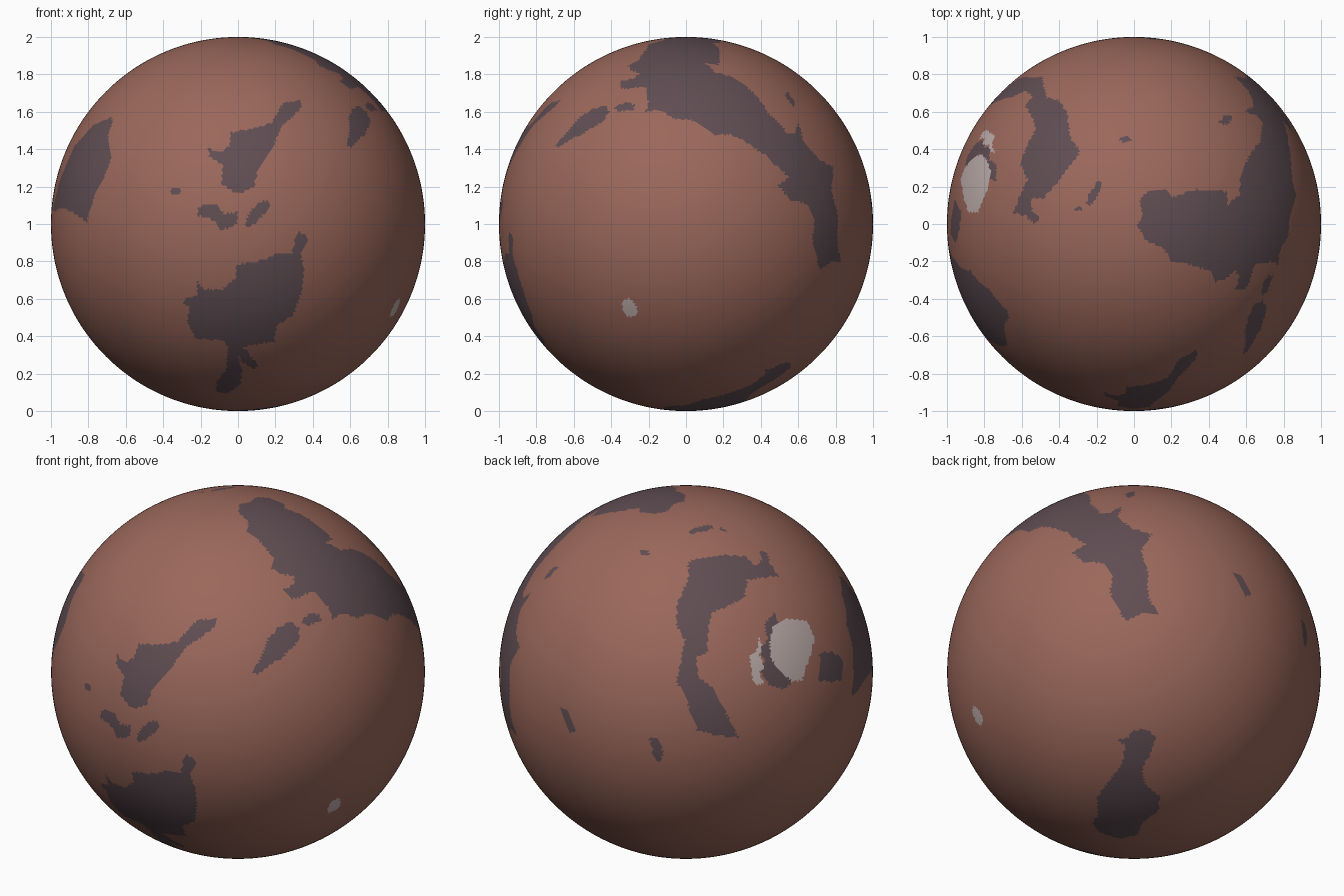
import bpy, math
from mathutils import Vector

R = 187.0  # drawing units per sphere radius


def view(cx, cy, azimuth, elevation):
    """Disc centre on the drawing sheet plus right / up / toward axes."""
    a, e = math.radians(azimuth), math.radians(elevation)
    right = Vector((math.cos(a), math.sin(a), 0))
    toward = Vector((math.cos(e) * math.sin(a), -math.cos(e) * math.cos(a), math.sin(e)))
    return cx, cy, right, toward.cross(right), toward


FRONT = view(238, 224.5, 0, 0)
RIGHT = view(686.5, 224.5, 90, 0)
TOP = view(1134, 224.5, 0, 90)
BACK_LEFT = view(686.5, 672, 215, 25)
BACK_RIGHT = view(1134, 672, 140, -30)


def material(name, rgb):
    m = bpy.data.materials.new(name)
    m.diffuse_color = (*rgb, 1)
    return m


# Planet body
bpy.ops.mesh.primitive_ico_sphere_add(subdivisions=7, radius=1, location=(0, 0, 1))
planet = bpy.context.object
planet.name = "planet"
mesh = planet.data
for m in (material("rust ground", (0.328, 0.138, 0.105)),
          material("dark lowland", (0.117, 0.076, 0.087)),
          material("pale ice", (0.503, 0.413, 0.402))):
    mesh.materials.append(m)
centres = [p.center.copy() for p in mesh.polygons]
colour = [0] * len(centres)


def inside(x, y, pts):
    hit = False
    x0, y0 = pts[-1]
    for x1, y1 in pts:
        if (y0 > y) != (y1 > y) and x < (x0 - x1) * (y - y1) / (y0 - y1) + x1:
            hit = not hit
        x0, y0 = x1, y1
    return hit


def region(v, index, pts):
    """Colour the faces whose projection in view v falls in the outline."""
    cx, cy, right, up, toward = v
    x_lo, x_hi = min(p[0] for p in pts), max(p[0] for p in pts)
    y_lo, y_hi = min(p[1] for p in pts), max(p[1] for p in pts)
    for i, c in enumerate(centres):
        x = cx + R * c.dot(right)
        if x_lo <= x <= x_hi and c.dot(toward) > 0:
            y = cy - R * c.dot(up)
            if y_lo <= y <= y_hi and inside(x, y, pts):
                colour[i] = index


# Front lowlands
region(FRONT, 1, [(300, 101), (302, 107), (290, 120), (281, 127), (272, 150), (258, 170),
                  (254, 188), (238, 194), (222, 186), (223, 166), (210, 157), (208, 149),
                  (221, 153), (230, 146), (230, 133), (255, 129), (272, 123), (283, 103)])
region(FRONT, 1, [(197, 208), (204, 205), (215, 204), (224, 214), (237, 213), (237, 225),
                  (222, 231), (212, 220), (198, 216)])
region(FRONT, 1, [(268, 200), (270, 207), (258, 222), (247, 229), (246, 219), (256, 205)])
region(FRONT, 1, [(170, 190), (177, 187), (182, 191), (178, 196), (171, 195)])

# Southern lowland with its foot
region(FRONT, 1, [(298, 232), (308, 238), (306, 246), (301, 253), (304, 273), (302, 291),
                  (293, 316), (276, 326), (274, 342), (243, 347), (258, 365), (255, 370),
                  (244, 364), (238, 353), (242, 372), (240, 385), (228, 394), (216, 392),
                  (217, 382), (226, 370), (228, 347), (224, 341), (196, 339), (187, 322),
                  (190, 308), (183, 304), (185, 299), (197, 296), (196, 280), (204, 290),
                  (222, 290), (236, 278), (237, 265), (258, 262), (275, 255), (292, 254),
                  (294, 244)])

# Left lowland
region(FRONT, 1, [(111, 118), (113, 122), (108, 135), (111, 160), (104, 178), (95, 195),
                  (90, 210), (87, 223), (75, 214), (62, 208), (53, 212), (54, 204),
                  (60, 180), (74, 147), (94, 125)])

# Great northern lowland: polar part, then the arm down the right side
region(TOP, 1, [(1137, 225), (1143, 216), (1140, 200), (1147, 192), (1166, 189), (1172, 198),
                (1195, 190), (1226, 192), (1228, 205), (1240, 195), (1240, 178), (1250, 155),
                (1260, 142), (1262, 125), (1270, 120), (1285, 135), (1290, 150), (1292, 180),
                (1296, 195), (1290, 215), (1288, 238), (1280, 250), (1278, 265), (1270, 262),
                (1255, 265), (1250, 280), (1245, 290), (1235, 270), (1225, 280), (1215, 282),
                (1210, 272), (1190, 265), (1170, 262), (1165, 250), (1145, 240)])
region(RIGHT, 1, [(682, 112), (720, 85), (752, 95), (762, 108), (757, 125), (775, 132),
                  (795, 135), (799, 124), (805, 143), (820, 160), (834, 168), (832, 190),
                  (838, 215), (838, 245), (841, 262), (832, 262), (820, 271), (813, 240),
                  (815, 220), (808, 205), (790, 200), (778, 185), (790, 178), (770, 160),
                  (745, 132), (722, 132), (700, 122)])

# Small islands beside the northern lowland
region(RIGHT, 1, [(606, 106), (610, 112), (604, 122), (585, 133), (572, 140), (558, 149),
                  (556, 146), (570, 130), (580, 118), (592, 110)])
region(RIGHT, 1, [(615, 107), (625, 103), (636, 105), (634, 110), (618, 112)])
region(RIGHT, 1, [(620, 82), (632, 79), (637, 84), (630, 89), (621, 89)])
region(TOP, 1, [(1218, 124), (1226, 115), (1233, 117), (1228, 125)])
region(TOP, 1, [(1119, 140), (1126, 136), (1132, 140), (1126, 144)])
region(TOP, 1, [(1098, 182), (1102, 184), (1098, 195), (1092, 205), (1086, 206), (1088, 197)])
region(TOP, 1, [(1075, 210), (1080, 206), (1082, 211)])

# Back lowland
region(BACK_LEFT, 1, [(688, 562), (700, 558), (725, 555), (745, 556), (755, 566), (762, 560),
                      (760, 551), (768, 553), (770, 562), (780, 577), (765, 577), (748, 580),
                      (745, 597), (730, 605), (712, 613), (708, 635), (708, 652), (697, 658),
                      (698, 675), (715, 690), (728, 715), (739, 738), (715, 735), (698, 730),
                      (690, 710), (686, 695), (677, 682), (682, 660), (685, 640), (677, 625),
                      (677, 605), (684, 590), (690, 575)])
region(BACK_LEFT, 1, [(561, 708), (568, 711), (577, 731), (571, 733), (565, 722)])
region(BACK_LEFT, 1, [(650, 738), (658, 739), (664, 752), (661, 763), (655, 759)])
region(BACK_LEFT, 1, [(820, 653), (832, 652), (838, 655), (844, 662), (842, 680), (830, 682),
                      (818, 680), (821, 668)])

# Ice field with its dark rim
region(BACK_LEFT, 1, [(775, 613), (779, 622), (778, 660), (792, 682), (785, 690), (770, 686),
                      (762, 672), (765, 660), (760, 650), (768, 640), (765, 624)])
region(BACK_LEFT, 2, [(774, 625), (785, 619), (808, 621), (812, 630), (815, 640), (811, 655),
                      (806, 668), (803, 680), (793, 682), (782, 672), (772, 660), (770, 645)])
region(BACK_LEFT, 2, [(760, 637), (763, 645), (760, 655), (765, 668), (760, 672), (764, 684),
                      (755, 685), (752, 670), (750, 655), (757, 652)])

# Small ice spot on the right
region(RIGHT, 2, [(623, 302), (630, 298), (638, 308), (637, 317), (628, 317), (623, 309)])

# Lowland by the south pole
region(BACK_RIGHT, 1, [(1114, 740), (1128, 737), (1135, 730), (1150, 730), (1155, 738),
                       (1152, 752), (1142, 768), (1145, 785), (1160, 797), (1158, 812),
                       (1143, 822), (1137, 835), (1120, 839), (1100, 833), (1093, 823),
                       (1098, 815), (1097, 797), (1110, 780), (1122, 765), (1125, 745)])

mesh.polygons.foreach_set("material_index", colour)
mesh.polygons.foreach_set("use_smooth", [True] * len(colour))
mesh.update()
